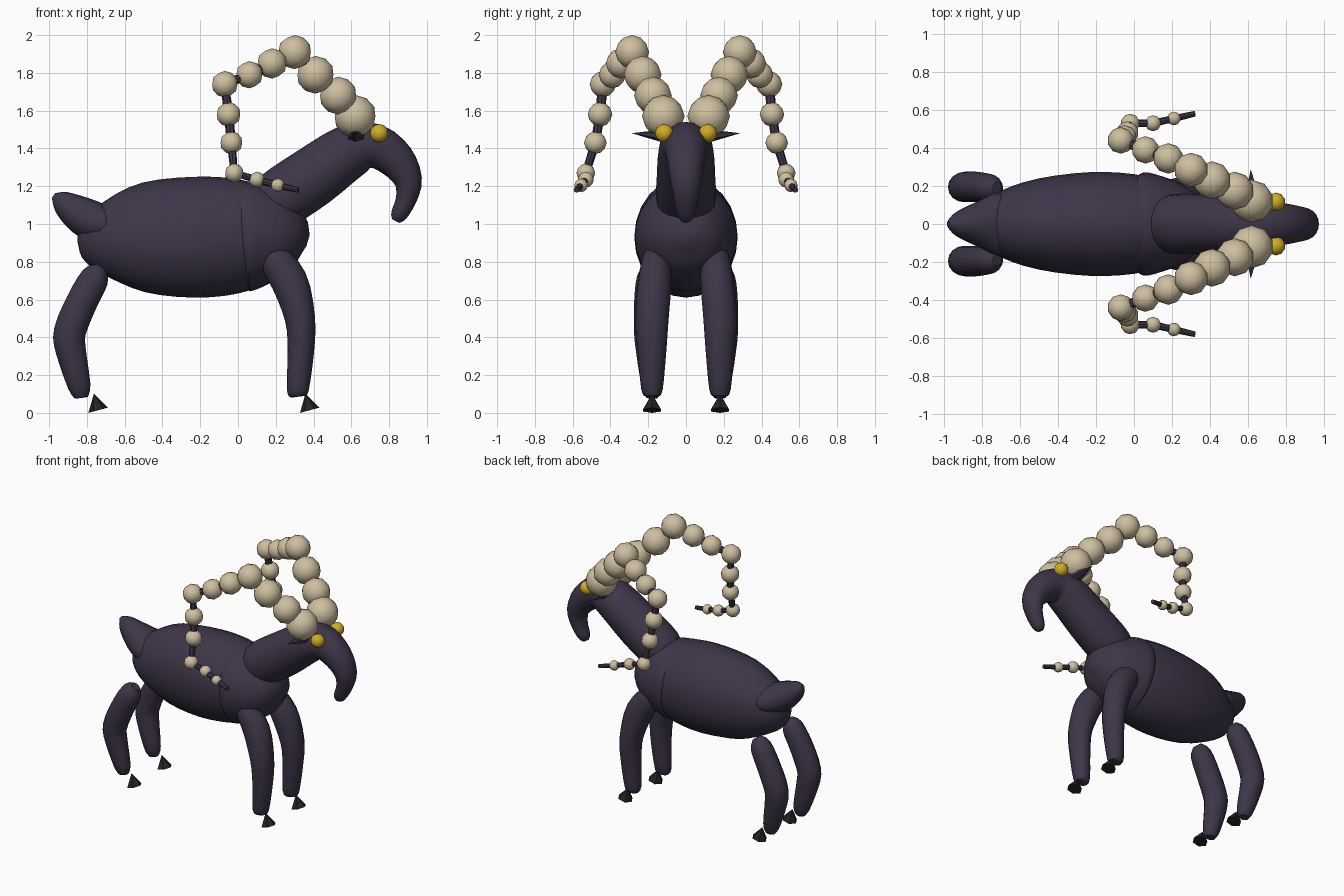
import bpy, bmesh
from math import cos, sin, pi, radians
from mathutils import Vector, Matrix

cube = bpy.data.objects.get("Cube")
if cube:
    bpy.data.objects.remove(cube, do_unlink=True)


def material(name, rgb):
    m = bpy.data.materials.new(name)
    m.use_nodes = True
    m.diffuse_color = (*rgb, 1)
    node = next(n for n in m.node_tree.nodes if n.type == 'BSDF_PRINCIPLED')
    node.inputs["Base Color"].default_value = (*rgb, 1)
    return m


HIDE = material("dark purple hide", (0.047, 0.036, 0.066))
BONE = material("pale horn", (0.62, 0.52, 0.35))
GOLD = material("golden eye", (0.62, 0.42, 0.02))
HOOF = material("black hoof", (0.016, 0.016, 0.016))


def finish(bm, name, mat, smooth=True):
    bmesh.ops.recalc_face_normals(bm, faces=bm.faces)
    me = bpy.data.meshes.new(name)
    bm.to_mesh(me)
    bm.free()
    me.materials.append(mat)
    ob = bpy.data.objects.new(name, me)
    bpy.context.collection.objects.link(ob)
    if smooth:
        bpy.ops.object.select_all(action='DESELECT')
        ob.select_set(True)
        bpy.context.view_layer.objects.active = ob
        bpy.ops.object.shade_smooth_by_angle(angle=radians(40))
    return ob


def refine(rows, n):
    """Smooth the stations with a Catmull-Rom curve."""
    out = []
    for i in range(len(rows) - 1):
        p0, p1 = rows[max(i - 1, 0)], rows[i]
        p2, p3 = rows[i + 1], rows[min(i + 2, len(rows) - 1)]
        for k in range(n):
            t = k / n
            out.append([b + 0.5 * t * (c - a + t * (2*a - 5*b + 4*c - d + t * (3*(b - c) + d - a)))
                        for a, b, c, d in zip(p0, p1, p2, p3)])
    return out + [list(rows[-1])]


def loft(name, rows, mat=HIDE, mirror=1, sides=16, n=3):
    """Rows: x, y, z, half width across, half height in the bend plane."""
    rows = refine(rows, n)
    pts = [Vector((r[0], r[1] * mirror, r[2])) for r in rows]
    bm = bmesh.new()
    rings = []
    for i, r in enumerate(rows):
        tan = (pts[min(i + 1, len(pts) - 1)] - pts[max(i - 1, 0)]).normalized()
        up = tan.cross(Vector((0, 1, 0))).normalized()
        side = up.cross(tan)
        rings.append([bm.verts.new(pts[i] + side * r[3] * cos(2*pi*k/sides)
                                   + up * r[4] * sin(2*pi*k/sides)) for k in range(sides)])
    for a, b in zip(rings, rings[1:]):
        for k in range(sides):
            j = (k + 1) % sides
            bm.faces.new((a[k], a[j], b[j], b[k]))
    bm.faces.new(rings[0])
    bm.faces.new(rings[-1])
    return finish(bm, name, mat)


def ball(name, co, r, mat):
    bm = bmesh.new()
    bmesh.ops.create_icosphere(bm, subdivisions=2, radius=r, matrix=Matrix.Translation(co))
    return finish(bm, name, mat)


def cone(name, base, direction, sides, r, height, mat, flat=1.0):
    bm = bmesh.new()
    rot = Vector(direction).to_track_quat('Z', 'Y').to_matrix().to_4x4()
    mtx = (Matrix.Translation(base) @ Matrix.Diagonal((1, 1, flat, 1)) @ rot
           @ Matrix.Translation((0, 0, height / 2)))
    bmesh.ops.create_cone(bm, cap_ends=True, segments=sides, radius1=r, radius2=0,
                          depth=height, matrix=mtx)
    return finish(bm, name, mat, smooth=False)


# Torso, chest and tail
loft("body", [(-.85, 0, .93, .02, .03), (-.82, 0, .93, .09, .11), (-.7, 0, .925, .175, .2),
              (-.5, 0, .93, .24, .29), (-.23, 0, .93, .273, .32), (.0, 0, .935, .262, .303),
              (.15, 0, .93, .22, .25), (.25, 0, .93, .15, .17)], sides=24)
loft("chest", [(.0, 0, .93, .23, .26), (.05, 0, .935, .272, .292), (.15, 0, .935, .25, .262),
               (.25, 0, .93, .21, .205), (.33, 0, .92, .14, .13), (.37, 0, .91, .03, .03)], sides=24)
loft("tail", [(-.64, 0, .99, .14, .08), (-.72, 0, 1.0, .165, .1), (-.8, 0, 1.03, .13, .105),
              (-.88, 0, 1.08, .09, .085), (-.94, 0, 1.125, .055, .055), (-.977, 0, 1.15, .015, .015)])

# Neck running into the drooping muzzle
loft("neck_and_head", [(.1, 0, 1.06, .1, .1), (.2, 0, 1.12, .155, .155), (.39, 0, 1.245, .155, .16),
                       (.6, 0, 1.39, .145, .142), (.73, 0, 1.41, .12, .118), (.84, 0, 1.335, .1, .1),
                       (.9, 0, 1.23, .083, .075), (.89, 0, 1.13, .065, .055),
                       (.85, 0, 1.045, .045, .043), (.835, 0, 1.015, .02, .02)], sides=20)

FRONT_LEG = [(.1, .15, .85, .03, .03), (.17, .155, .83, .07, .08), (.27, .165, .7, .088, .097),
             (.328, .18, .5, .088, .08), (.333, .18, .33, .076, .07), (.316, .18, .12, .056, .058),
             (.315, .18, .085, .03, .035)]
REAR_LEG = [(-.72, .19, .77, .03, .03), (-.755, .19, .72, .07, .075), (-.83, .195, .58, .08, .083),
            (-.89, .195, .43, .08, .085), (-.885, .19, .33, .075, .08), (-.84, .18, .14, .055, .06),
            (-.83, .18, .08, .03, .035)]

# Horn beads: x, y, z, radius
BEADS = [(.62, .12, 1.57, .113), (.53, .175, 1.68, .1), (.41, .23, 1.79, .1), (.3, .285, 1.91, .09),
         (.18, .345, 1.85, .08), (.06, .39, 1.79, .072), (-.07, .44, 1.74, .07), (-.05, .455, 1.58, .065),
         (-.035, .48, 1.43, .06), (-.02, .53, 1.27, .05), (.1, .53, 1.235, .042), (.21, .555, 1.205, .036)]

for label, s in (("left", 1), ("right", -1)):
    loft(label + "_front_leg", FRONT_LEG, mirror=s)
    loft(label + "_rear_leg", REAR_LEG, mirror=s)
    for part, x in (("front", .38), ("rear", -.74)):
        cone(f"{label}_{part}_hoof", (x, .18 * s, .014), (-.26, 0, .97), 6, .054, .09, HOOF)

    # Horn core threaded through the beads
    core = [(x, y, z, r * .25 + .009, r * .25 + .009) for x, y, z, r in BEADS]
    loft(label + "_horn_core", core + [(.32, .58, 1.18, .015, .015)], mirror=s, sides=8, n=1)
    for i, (x, y, z, r) in enumerate(BEADS):
        ball(f"{label}_horn_bead_{i + 1}", (x, y * s, z), r, BONE)

    ball(label + "_eye", (.747, .115 * s, 1.48), .05, GOLD)
    cone(label + "_ear", (.625, .1 * s, 1.465), (-.06, s, .12), 6, .055, .19, HIDE, flat=.7)
